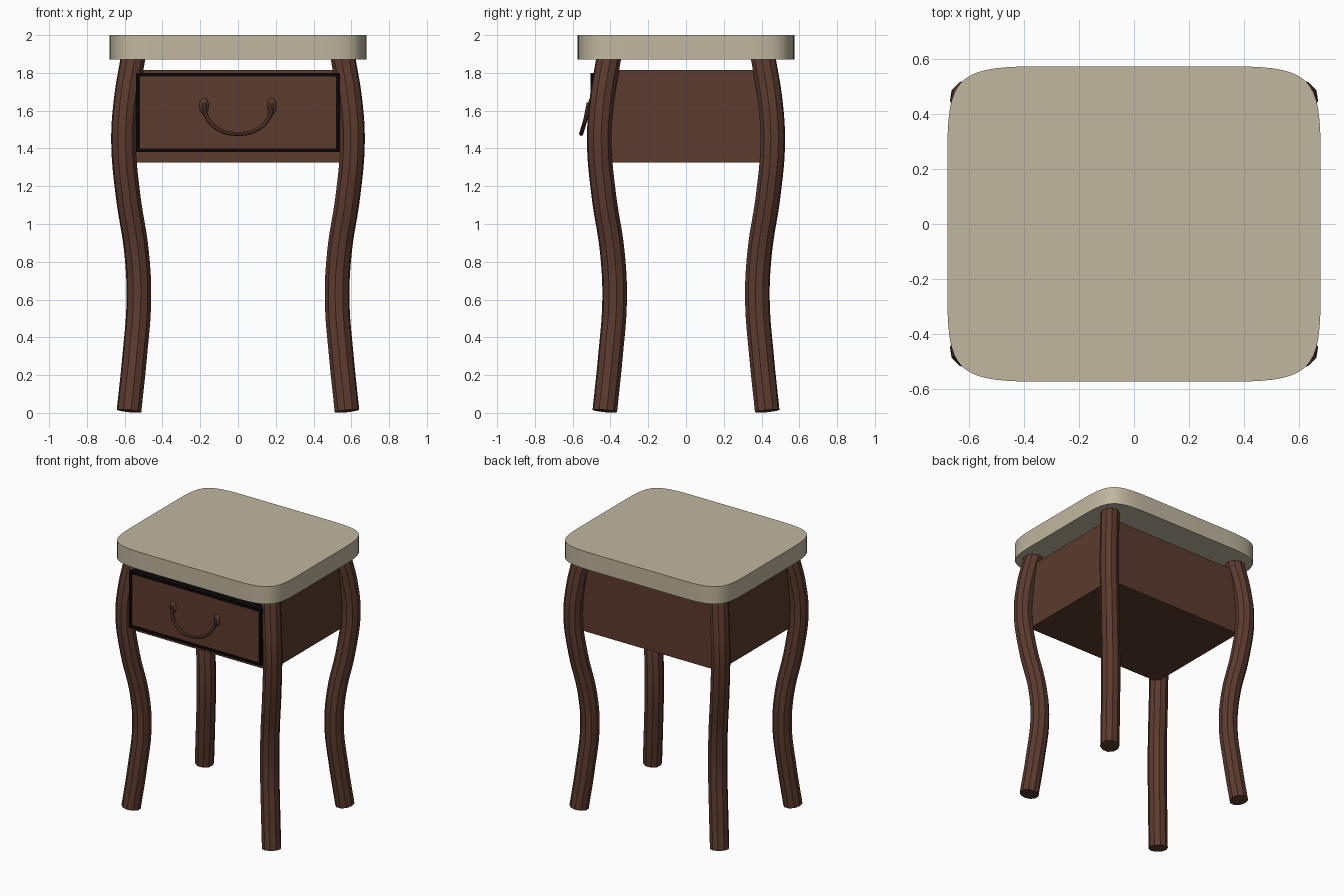
import bpy
import bmesh
from mathutils import Vector

cube = bpy.data.objects.get("Cube")
if cube:
    bpy.data.objects.remove(cube, do_unlink=True)


def material(name, colour):
    m = bpy.data.materials.new(name)
    m.use_nodes = True
    m.diffuse_color = (*colour, 1)
    m.node_tree.nodes["Principled BSDF"].inputs["Base Color"].default_value = (*colour, 1)
    return m


cream = material("cream_top", (0.53, 0.475, 0.35))
wood = material("brown_wood", (0.107, 0.043, 0.027))
black = material("black_trim", (0.003, 0.002, 0.002))


def finish(name, bm, mat, smooth=None):
    bmesh.ops.recalc_face_normals(bm, faces=bm.faces)
    mesh = bpy.data.meshes.new(name)
    bm.to_mesh(mesh)
    bm.free()
    mesh.materials.append(mat)
    ob = bpy.data.objects.new(name, mesh)
    bpy.context.collection.objects.link(ob)
    if smooth:
        bpy.ops.object.select_all(action="DESELECT")
        ob.select_set(True)
        bpy.context.view_layer.objects.active = ob
        bpy.ops.object.shade_smooth_by_angle(angle=smooth)
    return ob


def box(name, low, high, mat):
    low, high = Vector(low), Vector(high)
    bm = bmesh.new()
    bmesh.ops.create_cube(bm, size=1)
    bmesh.ops.scale(bm, vec=high - low, verts=bm.verts)
    bmesh.ops.translate(bm, vec=(low + high) / 2, verts=bm.verts)
    return finish(name, bm, mat)


def tube(name, points, radius, sides, mat):
    """Sweep a polygon along a smooth path, with closed ends."""
    curve = bpy.data.curves.new(name, "CURVE")
    curve.dimensions = "3D"
    curve.bevel_depth = radius
    curve.bevel_resolution = (sides - 4) // 2
    curve.resolution_u = 6
    curve.use_fill_caps = True
    spline = curve.splines.new("BEZIER")
    spline.bezier_points.add(len(points) - 1)
    for bp, p in zip(spline.bezier_points, points):
        bp.co = p
        bp.handle_left_type = bp.handle_right_type = "AUTO"
    temp = bpy.data.objects.new(name + "_path", curve)
    bpy.context.collection.objects.link(temp)
    bpy.context.view_layer.update()
    mesh = temp.to_mesh()
    bm = bmesh.new()
    bm.from_mesh(mesh)
    temp.to_mesh_clear()
    bpy.data.objects.remove(temp, do_unlink=True)
    bmesh.ops.remove_doubles(bm, verts=bm.verts, dist=0.0001)
    return finish(name, bm, mat, smooth=0.5)


# Table top: slab with broad, soft corners
def corner_curve(steps=14, handle=0.87):
    a, c, b = Vector((0.35, 0.575)), Vector((0.68, 0.575)), Vector((0.68, 0.28))
    h1, h2 = a.lerp(c, handle), b.lerp(c, handle)
    for i in range(steps + 1):
        t = i / steps
        s = 1 - t
        yield a * s**3 + h1 * 3 * s * s * t + h2 * 3 * s * t * t + b * t**3


quarter = list(corner_curve())
outline = []
for sx, sy in ((1, 1), (1, -1), (-1, -1), (-1, 1)):
    part = quarter if sx * sy > 0 else quarter[::-1]
    outline += [(p.x * sx, p.y * sy, 1.87) for p in part]
bm = bmesh.new()
face = bm.faces.new([bm.verts.new(p) for p in outline])
extruded = bmesh.ops.extrude_face_region(bm, geom=[face])["geom"]
bmesh.ops.translate(bm, vec=(0, 0, 0.13),
                    verts=[g for g in extruded if isinstance(g, bmesh.types.BMVert)])
if len([f for f in bm.faces if len(f.verts) > 4]) < 2:
    bm.faces.new([v for v in bm.verts if v.co.z < 1.9])
finish("table_top", bm, cream, smooth=0.5)

# Curved legs: height and distance out from the middle
leg_profile = [(0.01, 0.577), (0.3, 0.547), (0.6, 0.525), (0.85, 0.537),
               (1.15, 0.582), (1.43, 0.606), (1.65, 0.593), (1.89, 0.554)]
for side, sx in (("left", 1), ("right", -1)):
    for end, sy in (("front", -1), ("back", 1)):
        path = [(sx * d, sy * (d - 0.147), z) for z, d in leg_profile]
        tube(f"{end}_{side}_leg", path, 0.066, 10, wood)

# Drawer case
box("drawer_case", (-0.57, -0.43, 1.325), (0.57, 0.43, 1.815), wood)

# Drawer front with a dark surround
X, LOW, HIGH, RIM = 0.54, 1.38, 1.80, 0.02
BACK, FRONT = -0.425, -0.505
box("drawer_front", (RIM - X, BACK, LOW + RIM), (X - RIM, FRONT + 0.005, HIGH - RIM), wood)
for name, z in (("lower", LOW), ("upper", HIGH - RIM)):
    box(f"{name}_drawer_trim", (-X, BACK, z), (X, FRONT, z + RIM), black)
for name, x in (("left", X - RIM), ("right", -X)):
    box(f"{name}_drawer_trim", (x, BACK, LOW + RIM), (x + RIM, FRONT, HIGH - RIM), black)

# Hanging pull handle and its two mounts
half = [(0.18, -0.515, 1.64), (0.165, -0.53, 1.565), (0.1, -0.548, 1.5)]
pull = half + [(0, -0.555, 1.477)] + [(-x, y, z) for x, y, z in reversed(half)]
tube("pull_handle", pull, 0.011, 8, wood)
for name, x in (("left", 0.18), ("right", -0.18)):
    bm = bmesh.new()
    bmesh.ops.create_uvsphere(bm, u_segments=12, v_segments=8, radius=1)
    bmesh.ops.scale(bm, vec=(0.025, 0.016, 0.042), verts=bm.verts)
    bmesh.ops.translate(bm, vec=(x, -0.503, 1.625), verts=bm.verts)
    finish(f"{name}_handle_mount", bm, wood, smooth=0.8)
